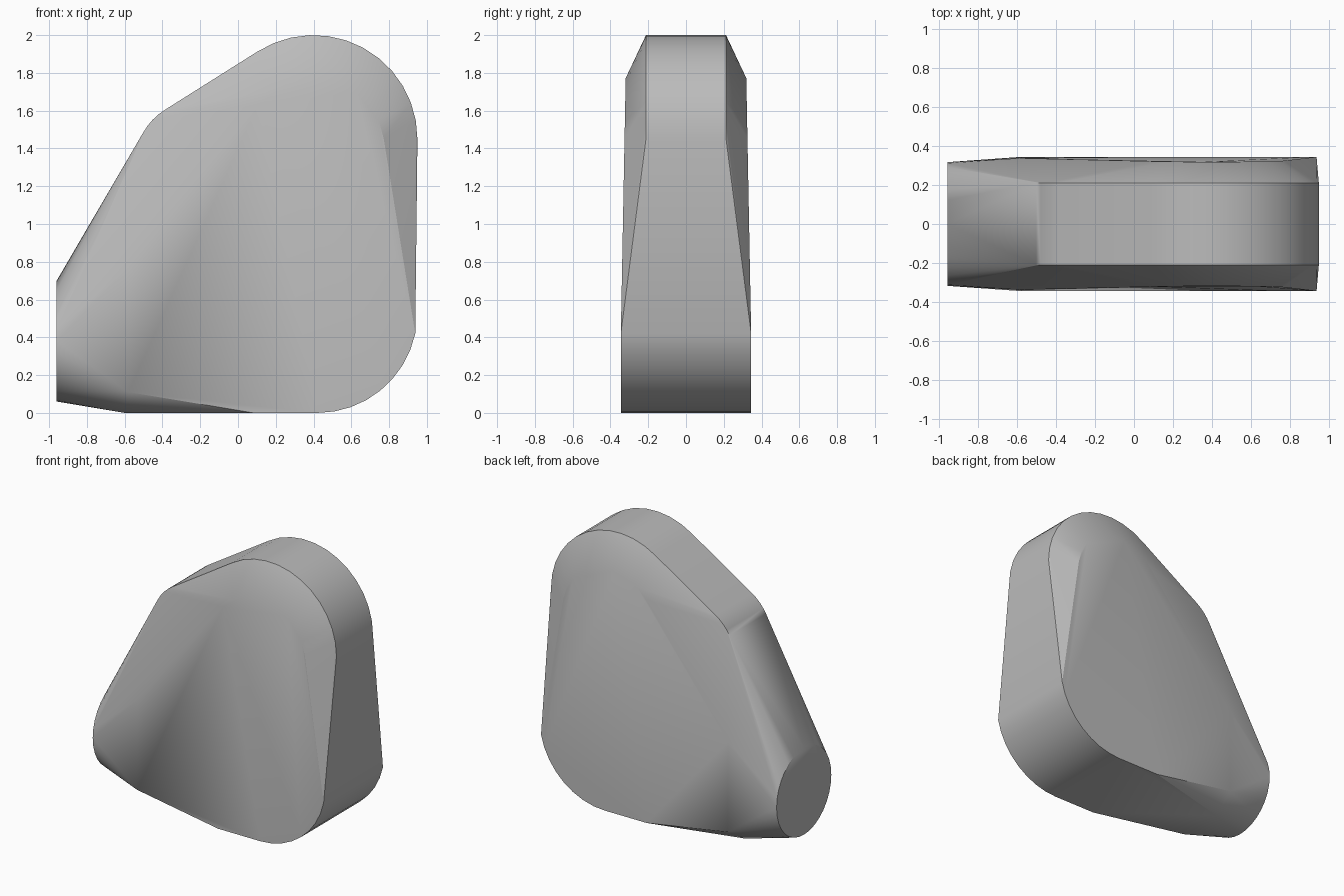
import bpy, bmesh
from math import sin, cos, radians, pi

cube = bpy.data.objects.get("Cube")
if cube:
    bpy.data.objects.remove(cube)


def arc(cx, cz, r, a0, a1, n):
    """Points in the x-z plane on an arc, angles in degrees."""
    angles = [radians(a0 + (a1 - a0) * i / n) for i in range(n + 1)]
    return [(cx + r * cos(a), cz + r * sin(a)) for a in angles]


def side_y(z):
    """Half width of the side plate, narrowing a little upwards."""
    return 0.345 - 0.019 * max(0, z - 0.42)


bm = bmesh.new()


def add_pair(x, y, z):
    for s in (-1, 1):
        bm.verts.new((x, s * y, z))


# Narrow crown ridge: large top round and small shoulder round
for x, z in arc(0.4, 1.45, 0.55, 0, 123, 12) + arc(-0.21, 1.32, 0.335, 122, 151, 4):
    add_pair(x, 0.212, z)

# Broad lower heel round
for x, z in arc(0.42, 0.53, 0.53, -90, -12, 8) + [(0.08, 0)]:
    add_pair(x, 0.345, z)

# Upper rim of the side plate
for x, z in arc(0.4, 1.4, 0.375, 8, 142, 9) + [(-0.58, 0.77), (-0.58, 0.11)]:
    add_pair(x, side_y(z), z)

# Flattened underside leading to the nose
add_pair(-0.6, 0.17, 0)

# Round flat nose disc
for i in range(32):
    a = 2 * pi * i / 32
    bm.verts.new((-0.96, 0.318 * cos(a), 0.38 + 0.32 * sin(a)))

# Skin everything as one taut hull
result = bmesh.ops.convex_hull(bm, input=bm.verts)
loose = {v for v in result["geom_interior"] + result["geom_unused"]
         if isinstance(v, bmesh.types.BMVert) and v.is_valid}
bmesh.ops.delete(bm, geom=list(loose), context="VERTS")
bmesh.ops.dissolve_limit(bm, angle_limit=radians(1), verts=bm.verts, edges=bm.edges)
bmesh.ops.recalc_face_normals(bm, faces=bm.faces)

mesh = bpy.data.meshes.new("rounded_body")
bm.to_mesh(mesh)
bm.free()
body = bpy.data.objects.new("rounded_body", mesh)
bpy.context.collection.objects.link(body)

# Plain grey
grey = bpy.data.materials.new("plain_grey")
grey.use_nodes = True
colour = (0.5, 0.5, 0.5, 1)
grey.diffuse_color = colour
grey.node_tree.nodes["Principled BSDF"].inputs["Base Color"].default_value = colour
mesh.materials.append(grey)

# Smooth shading with sharp creases kept
bpy.context.view_layer.objects.active = body
body.select_set(True)
bpy.ops.object.shade_smooth_by_angle(angle=radians(30))
